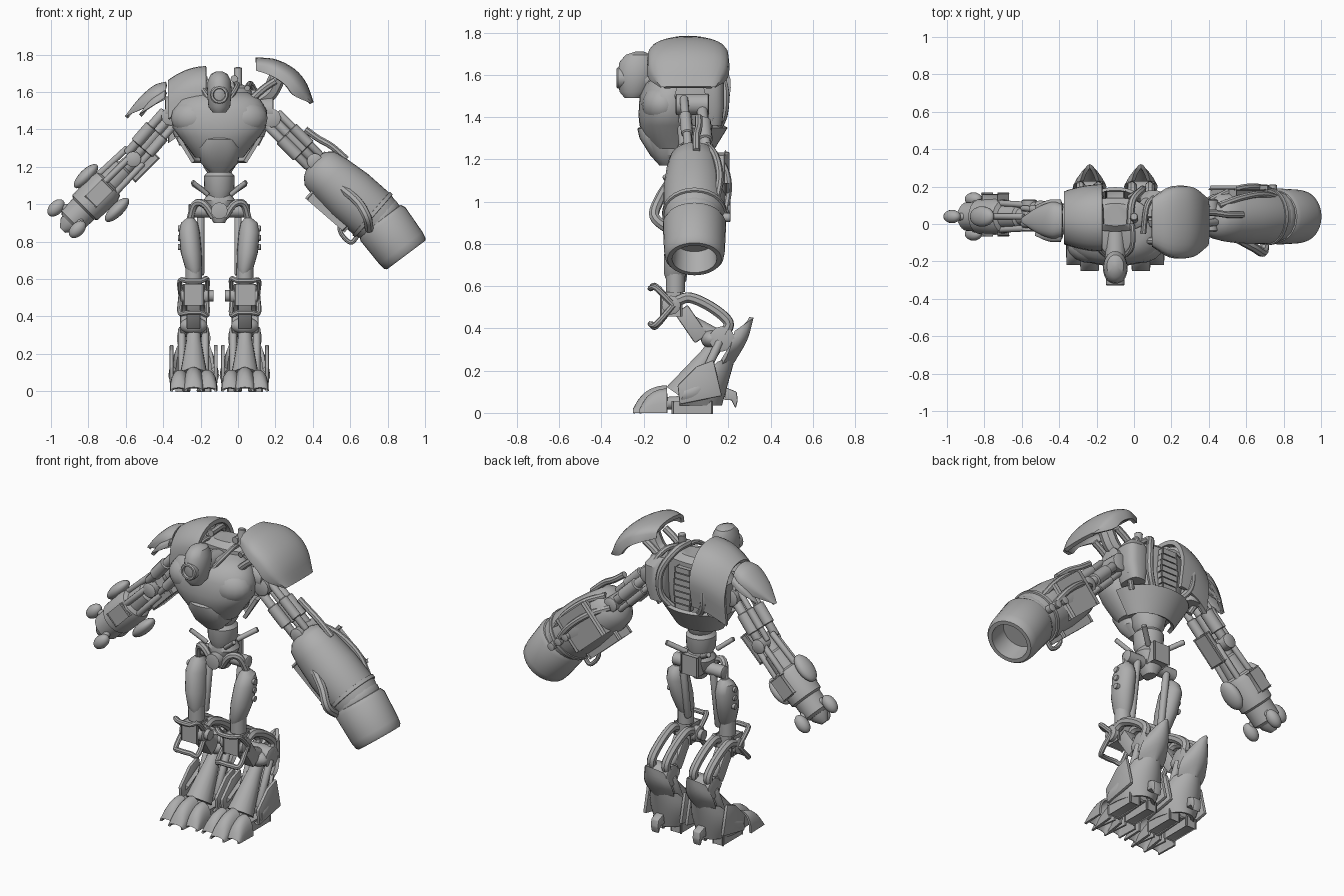
import bpy, bmesh, math
from mathutils import Vector, Matrix

if "Cube" in bpy.data.objects:
    bpy.data.objects.remove(bpy.data.objects["Cube"])

MID = -0.1                      # body symmetry plane
grey = bpy.data.materials.new("grey metal")
grey.diffuse_color = (0.42, 0.42, 0.42, 1)
grey.use_nodes = True
grey.node_tree.nodes["Principled BSDF"].inputs["Base Color"].default_value = grey.diffuse_color
V = Vector


def finish(name, bm):
    bmesh.ops.recalc_face_normals(bm, faces=bm.faces)
    me = bpy.data.meshes.new(name)
    bm.to_mesh(me)
    bm.free()
    me.materials.append(grey)
    bpy.context.collection.objects.link(bpy.data.objects.new(name, me))


def skin(name, rings, closed=True, thick=0):
    """Joins rows of points; rows may be closed loops or open strips."""
    bm = bmesh.new()
    rows = [[bm.verts.new(p) for p in r] for r in rings]
    n = len(rows[0])
    for a, b in zip(rows, rows[1:]):
        for i in range(n if closed else n - 1):
            j = (i + 1) % n
            bm.faces.new((a[i], a[j], b[j], b[i]))
    if closed:
        bm.faces.new(rows[0])
        bm.faces.new(rows[-1])
    if thick:
        bmesh.ops.recalc_face_normals(bm, faces=bm.faces)
        bmesh.ops.solidify(bm, geom=bm.faces[:], thickness=thick)
    finish(name, bm)


def turned(name, a, b, prof, n=20):
    """Turned part along a-b; prof holds (fraction, radius)."""
    a, b = V(a), V(b)
    d = b - a
    z = d.normalized()
    x = V((0, 1, 0)).cross(z)
    x = x.normalized() if x.length > 0.05 else V((1, 0, 0))
    y = z.cross(x)
    ang = [2 * math.pi * i / n for i in range(n)]
    skin(name, [[a + d * t + (x * math.cos(k) + y * math.sin(k)) * r for k in ang] for t, r in prof])


def rod(name, a, b, r):
    turned(name, a, b, [(0, r * .8), (.03, r), (.97, r), (1, r * .8)], 12)


def stack(name, levels, n=28, p=1.0):
    """Upright part; levels hold (z, x, y, half width, half depth)."""
    def c(v): return math.copysign(abs(v) ** p, v)
    ang = [2 * math.pi * i / n for i in range(n)]
    skin(name, [[(x + rx * c(math.cos(k)), y + ry * c(math.sin(k)), z) for k in ang]
                for z, x, y, rx, ry in levels])


def placed(c, size, aim):
    m = Matrix.Translation(c) @ V(aim).to_track_quat('Z', 'Y').to_matrix().to_4x4()
    return m @ Matrix.Diagonal((*size, 1))


def ball(name, c, r, aim=(0, 0, 1)):
    bm = bmesh.new()
    bmesh.ops.create_uvsphere(bm, u_segments=18, v_segments=10, radius=1)
    bm.transform(placed(c, r, aim))
    finish(name, bm)


def box(name, c, size, aim=(0, 0, 1), bev=.008):
    bm = bmesh.new()
    bmesh.ops.create_cube(bm, size=1)
    bm.transform(placed(c, size, aim))
    bmesh.ops.bevel(bm, geom=bm.edges[:], offset=bev, segments=2, affect='EDGES', profile=.5)
    finish(name, bm)


def smooth_path(pts, t):
    """Point on a rounded curve through pts, t from 0 to 1."""
    pts = [V(p) for p in pts]
    f = min(t, .9999) * (len(pts) - 1)
    i = int(f)
    f -= i
    p1, p2 = pts[i], pts[i + 1]
    p0 = pts[i - 1] if i else p1 * 2 - p2
    p3 = pts[i + 2] if i + 2 < len(pts) else p2 * 2 - p1
    return (p1 * 2 + (p2 - p0) * f + (p0 * 2 - p1 * 5 + p2 * 4 - p3) * f * f
            + (p1 * 3 - p0 - p2 * 3 + p3) * f ** 3) * .5


def tube(name, pts, r, n=8):
    m = 5 * (len(pts) - 1)
    path = [smooth_path(pts, i / m) for i in range(m + 1)]
    rings, up = [], V((.3, .5, .81))
    for i, p in enumerate(path):
        d = (path[min(i + 1, m)] - path[max(i - 1, 0)]).normalized()
        up = (up - d * up.dot(d)).normalized()
        y = d.cross(up)
        rings.append([p + (up * math.cos(k) + y * math.sin(k)) * r
                      for k in [2 * math.pi * j / n for j in range(n)]])
    skin(name, rings)


def sheet(name, f, nu=14, nv=14, thick=.02):
    skin(name, [[f(i / nu, j / nv) for j in range(nv + 1)] for i in range(nu + 1)], False, thick)


def pad(name, outer, inner, widths, y0, power=.55):
    """Curved armour: ridge line 'outer', rim line 'inner', both in x-z."""
    def f(u, v):
        k = (v - .5) * math.pi
        o, i = smooth_path(outer, u), smooth_path(inner, u)
        w = smooth_path([(q, 0) for q in widths], u)[0]
        p = i.lerp(o, max(math.cos(k), 0) ** power)
        return (p[0], y0 + w * math.sin(k), p[1])
    sheet(name, f)


def slab(name, yz, x, w, bev=.006):
    bm = bmesh.new()
    f = bm.faces.new([bm.verts.new((x - w / 2, y, z)) for y, z in yz])
    g = bmesh.ops.extrude_face_region(bm, geom=[f])['geom']
    bmesh.ops.translate(bm, vec=(w, 0, 0), verts=[v for v in g if isinstance(v, bmesh.types.BMVert)])
    bmesh.ops.bevel(bm, geom=bm.edges[:], offset=bev, segments=2, affect='EDGES', profile=.5)
    finish(name, bm)


# head with eye lens and neck
stack("head", [(1.49, MID, -.25, .035, .04), (1.52, MID, -.245, .058, .07), (1.6, MID, -.235, .066, .09),
               (1.66, MID, -.23, .062, .085), (1.695, MID, -.225, .045, .06), (1.71, MID, -.22, .015, .02)])
turned("eye_lens", (MID, -.26, 1.585), (MID, -.33, 1.585), [(0, .05), (.9, .05), (1, .044), (1, .034), (.8, .03)])
rod("neck", (MID, -.2, 1.58), (MID, .02, 1.55), .055)
for s in (-1, 1):
    tube("neck_cable", [(MID + s * .04, -.18, 1.54), (MID + s * .09, -.12, 1.62), (MID + s * .09, 0, 1.64),
                        (MID + s * .06, .1, 1.55)], .014)

# torso
stack("chest", [(1.25, MID, -.06, .13, .1), (1.29, MID, -.07, .16, .12), (1.36, MID, -.085, .215, .135),
                (1.41, MID, -.085, .25, .14), (1.5, MID, -.08, .255, .14), (1.56, MID, -.07, .22, .12),
                (1.6, MID, -.05, .15, .08)], p=.9)
stack("back_core", [(1.26, MID, .04, .12, .09), (1.35, MID, .05, .15, .09), (1.5, MID, .05, .19, .09),
                    (1.62, MID, .05, .17, .09), (1.65, MID, .05, .1, .06)], p=.85)
sheet("back_bowl", lambda u, v: (MID + (.13 + .08 * u) * math.cos(math.pi * v),
                                 (.1 + .08 * u) * math.sin(math.pi * v), 1.23 + .13 * u), 6, 20)
stack("belly_plate", [(1.17, MID, -.08, .05, .045), (1.22, MID, -.09, .1, .08), (1.3, MID, -.115, .115, .105),
                      (1.345, MID, -.14, .09, .09), (1.36, MID, -.14, .06, .07)], p=.8)
for i in range(7):
    box("spine_rib", (MID, .15, 1.37 + i * .036), (.11 - .006 * abs(i - 3), .05, .02), bev=.006)
for s in (-1, 1):
    ball("chest_muscle", (MID + s * .13, -.11, 1.46), (.13, .1, .1))
    tube("back_tube", [(MID + s * .08, .14, 1.33), (MID + s * .14, .18, 1.42), (MID + s * .14, .18, 1.55),
                       (MID + s * .09, .12, 1.66), (MID + s * .08, 0, 1.67)], .02)
    tube("side_tube", [(MID + s * .2, .1, 1.32), (MID + s * .24, .13, 1.42), (MID + s * .22, .15, 1.54),
                       (MID + s * .17, .1, 1.64), (MID + s * .15, -.05, 1.62)], .016)
    rod("shoulder_joint", (MID + s * .18, .02, 1.5), (MID + s * .29, .02, 1.5), .075)
    stack("back_plate", [(1.36, MID + s * .19, .1, .05, .07), (1.45, MID + s * .2, .1, .07, .08),
                         (1.56, MID + s * .2, .1, .07, .08), (1.61, MID + s * .18, .09, .05, .05)], p=.7)
    rod("top_stub", (MID + s * .1, .02, 1.6), (MID + s * .1, .04, 1.73), .022)

# waist and pelvis
stack("waist", [(1.03, MID, .0, .055, .06), (1.08, MID, .0, .08, .08), (1.15, MID, 0, .082, .085),
                (1.17, MID, 0, .065, .07), (1.2, MID, 0, .085, .085), (1.27, MID, 0, .1, .09)])
stack("pelvis", [(.9, MID, .01, .03, .04), (.95, MID, .01, .06, .06), (1.02, MID, .01, .085, .075),
                 (1.06, MID, .01, .06, .06)], p=.8)
rod("pelvis_front_disc", (MID, -.02, .965), (MID, -.1, .965), .045)
box("pelvis_back_block", (MID, .08, 1.0), (.1, .06, .1))
for s in (-1, 1):
    rod("waist_strut", (MID + s * .06, -.06, 1.05), (MID + s * .145, -.1, 1.12), .013)
    rod("waist_rear_strut", (MID + s * .05, .06, 1.05), (MID + s * .14, .13, 1.11), .015)
    tube("hip_arch", [(MID + s * .03, -.05, .93), (MID + s * .08, -.05, 1.0), (MID + s * .13, -.03, 1.0),
                      (MID + s * .155, 0, .92)], .02)


def leg(s):
    c = .137
    def X(o): return MID + s * o
    # hip and thigh
    rod("hip_axle", (X(.05), .01, .965), (X(.165), .01, .965), .036)
    stack("thigh", [(.62, X(.13), -.055, .025, .035), (.66, X(.138), -.05, .045, .055), (.74, X(.15), -.035, .056, .07),
                    (.85, X(.16), -.01, .056, .075), (.9, X(.16), .0, .045, .05), (.925, X(.155), .0, .02, .025)], 20)
    rod("thigh_piston", (X(.1), .03, .95), (X(.1), -.02, .62), .02)
    for z in (.77, .82, .87):
        rod("thigh_knob", (X(.19), -.01, z), (X(.222), -.01, z), .016)
    # knee
    rod("knee_neck", (X(c), -.05, .57), (X(c), -.05, .66), .045)
    rod("knee_axle", (X(.055), -.07, .51), (X(.21), -.07, .51), .045)
    box("knee_block", (X(c), -.07, .515), (.1, .09, .1))
    rod("knee_inner_cap", (X(.03), -.07, .51), (X(.06), -.07, .51), .03)
    for z in (.59, .42):
        tube("knee_loop", [(X(.07), -.06, .51), (X(.065), -.14, z - (.51 - z) * .1), (X(.1), -.165, z),
                           (X(.17), -.165, z), (X(.21), -.14, z), (X(.205), -.06, .51)], .014)
    # shin
    for o in (.09, .185):
        tube("shin_tube", [(X(o), -.04, .53), (X(o), .02, .545), (X(o), .12, .5), (X(o), .2, .43), (X(o), .18, .37)], .026)
    box("shin_piston", (X(c), .025, .42), (.075, .075, .17), (0, -.55, .8))
    rod("shin_link", (X(c), .02, .43), (X(c), .15, .36), .035)
    rod("ankle_axle", (X(.065), .17, .35), (X(.21), .17, .35), .06)
    ball("ankle_front", (X(c), .12, .35), (.075, .05, .045))
    sheet("calf_shield", lambda u, v: (
        X(c + (v - .5) * (.1 + .08 * math.sin(math.pi * u))),
        smooth_path([(.23, .24), (.29, .3), (.32, .45)], u)[0] - .36 * (v - .5) ** 2,
        .24 + .21 * u - .25 * (v - .5) ** 2), 8, 8)
    # lower leg and foot
    turned("lower_leg", (X(c), .16, .35), (X(c), -.03, .08), [(0, .035), (.3, .04), (.5, .05), (1, .075)], 16)
    for o in (.075, .2):
        rod("ankle_piston", (X(o), .16, .34), (X(o), .05, .1), .02)

    def heel(u, v):
        k = math.pi * (1 - v)
        back = math.sin(k)
        top = .13 + .12 * min(1, 1.6 * back)
        w = .108 + .027 * math.sin(math.pi * u)
        return (X(c) + w * math.cos(k), .03 * u - .03 + (.2 + .03 * u) * back ** .8, .035 + (top - .035) * u)
    sheet("heel_armour", heel, 8, 20)
    for o in (.08, .195):
        box("sole_pad", (X(o), .03, .025), (.06, .18, .045))
    rod("sole_bar", (X(c), -.1, .045), (X(c), .12, .06), .03)
    slab("heel_spur", [(.19, .12), (.24, .1), (.245, .06), (.235, .02), (.215, .06), (.18, .06)], X(c), .05)
    for side in (-1, 1):
        slab("side_fin", [(-.03, .04), (-.04, .13), (.05, .22), (.13, .25), (.17, .08)], X(c + side * .118), .02)
    for k in (-1, 0, 1):
        def toe(u, v):
            w = (.056 - .012 * u) * (1 if k else 1.1)
            h = (.13 - .015 * abs(k)) * max(.05, 1 - u ** 2.2) ** .6
            a = math.pi * v
            return (X(c + k * .072 + k * .008 * u + w * math.cos(a)), -.09 - (.16 - .03 * abs(k)) * u,
                    h * math.sin(a) ** .8)
        sheet("toe", toe, 8, 10, .012)


for side in (-1, 1):
    leg(side)

# left shoulder pad (cannon side)
pad("left_shoulder_pad", [(.095, 1.785), (.2, 1.775), (.3, 1.725), (.365, 1.65), (.405, 1.545)],
    [(.095, 1.715), (.18, 1.685), (.25, 1.64), (.3, 1.58), (.39, 1.54)], [.13, .185, .195, .185, .13], .01)
tube("pad_mount", [(.1, .02, 1.55), (.17, .02, 1.6), (.22, .02, 1.7)], .045)
for y in (-.09, .1):
    tube("pad_brace", [(.06, y, 1.55), (.14, y, 1.62), (.2, y, 1.66)], .02)


# right shoulder cover and blades
def cover(u, v):
    y, z = smooth_path([(-.15, 1.53), (-.13, 1.66), (-.02, 1.735), (.13, 1.71), (.21, 1.58), (.19, 1.4)], u)
    return (-.17 - .205 * v, .04 + (y - .04) * (1 - .22 * v * v), z - .075 * v * v)


sheet("right_shoulder_cover", cover, 20, 8, .025)
pad("right_shoulder_blade", [(-.385, 1.655), (-.45, 1.635), (-.53, 1.565), (-.605, 1.47)],
    [(-.385, 1.56), (-.43, 1.54), (-.51, 1.51), (-.6, 1.47)], [.09, .1, .07, .012], .02)
for y in (-.055, .09):
    pad("blade_prong", [(-.39, 1.61), (-.46, 1.565), (-.53, 1.48)], [(-.39, 1.57), (-.45, 1.53), (-.53, 1.48)],
        [.04, .04, .008], y)


# upper arms
def upper_arm(a, b):
    a, b = V(a), V(b)
    d = (b - a).normalized()
    side = V((d.z, 0, -d.x))
    for o, y, r in ((.045, -.035, .024), (-.045, -.03, .02), (.0, .055, .026), (.05, .045, .016)):
        sh = side * o + V((0, y, 0))
        rod("upper_arm_rod", a + sh, b + sh, r)
        rod("upper_arm_sleeve", a.lerp(b, .35) + sh, a.lerp(b, .75) + sh, r * 1.4)
    rod("elbow_axle", b + V((0, -.08, 0)), b + V((0, .09, 0)), .042)
    rod("shoulder_axle", a + V((0, -.07, 0)), a + V((0, .09, 0)), .05)


upper_arm((-.36, .02, 1.47), (-.56, .04, 1.24))
upper_arm((.18, .02, 1.46), (.41, .04, 1.23))

# right forearm and claw hand
A, B = V((-.53, .04, 1.27)), V((-.9, .04, .9))
D = (B - A).normalized()
S = V((D.z, 0, -D.x))           # points up and outward
turned("right_forearm", A, B, [(0, .04), (.2, .045), (.22, .06), (.42, .065), (.44, .088), (.5, .1), (.78, .095),
                              (.8, .08), (.97, .078), (1, .06)])
for k in range(5):
    a = 2 * math.pi * k / 5
    off = (S * math.cos(a) + V((0, math.sin(a), 0)))
    rod("forearm_rod", A + D * .02 + off * .065, A + D * .27 + off * .075, .017)
for o, t in ((.115, .285), (-.13, .295)):
    ball("forearm_pad", A + D * t + S * o, (.055, .035, .085), D)
for y in (-.08, .1):
    box("forearm_block", A + D * .3 + V((0, y, 0)), (.04, .07, .12), D)
box("elbow_guard", A + D * .03 - S * .075, (.09, .03, .17), D)
for k in range(3):
    a = 2 * math.pi * k / 3
    off = S * math.cos(a) + V((0, math.sin(a), 0))
    rod("finger_arm", B - D * .06 + off * .05, B - D * .02 + off * .1, .02)
    ball("finger_pad", B - D * .005 + off * .108, (.036, .036, .055), D)
turned("hand_spike", B - D * .02, B + D * .055, [(0, .06), (.5, .05), (1, .02)])

# cannon muzzle
D = V((.6, 0, -.8))
M = V((.77, .04, .9))           # where the muzzle starts
turned("cannon_muzzle", M - D * .02, M + D * .215,
       [(0, .12), (.02, .138), (.12, .15), (.8, .144), (.95, .138), (1, .128), (1, .106), (.5, .098)], 32)
tube("cannon_handle", [(.565, .04, .95), (.545, .04, .86), (.6, .04, .795), (.64, .04, .83)], .012)

# cannon forearm, tilted slightly outward from the muzzle
G = V((.425, .04, 1.2))
D = (M - G).normalized()
S = V((-D.z, 0, D.x))           # points up and outward
turned("cannon_body", G, M, [(-.08, .05), (-.04, .09), (.03, .12), (.2, .135), (.5, .148), (.85, .147), (1, .13)], 28)
ball("cannon_neck_ball", M - D * .02, (.138, .138, .1), D)
turned("cannon_band", M - D * .08, M - D * .055, [(0, .135), (.1, .153), (.9, .153), (1, .135)], 28)
box("cannon_back_cover", G + D * .18 + V((0, .09, 0)), (.11, .17, .22), D, .02)
box("cannon_inner_rail", G + D * .2 - S * .12, (.1, .07, .25), D, .015)
tube("cannon_front_pipe", [M - D * .28 + V((0, -.12, 0)) - S * .0, M - D * .17 + V((0, -.165, 0)) + S * .0,
                           M - D * .08 + V((0, -.19, 0)) - S * .03, M - D * .03 + V((0, -.12, 0)) - S * .07], .025)
for y, o in ((.1, .07), (.14, .0)):
    tube("cannon_outer_pipe", [G + D * -.02 + V((0, y * .6, 0)) + S * o, G + D * .1 + V((0, y, 0)) + S * (o + .035),
                               G + D * .25 + V((0, y + .02, 0)) + S * (o + .035), G + D * .4 + V((0, y, 0)) + S * o], .018)
tube("cannon_fin", [(.36, .06, 1.4), (.43, .06, 1.35), (.5, .05, 1.31), (.58, .05, 1.24)], .018)
for t in (.3, .36, .42):
    rod("cannon_knob", G + D * t + V((0, .12, 0)), G + D * t + V((0, .17, 0)), .022)

# smooth shading with crisp edges
for ob in bpy.data.objects:
    ob.select_set(True)
    bpy.context.view_layer.objects.active = ob
bpy.ops.object.shade_smooth_by_angle(angle=math.radians(35))
